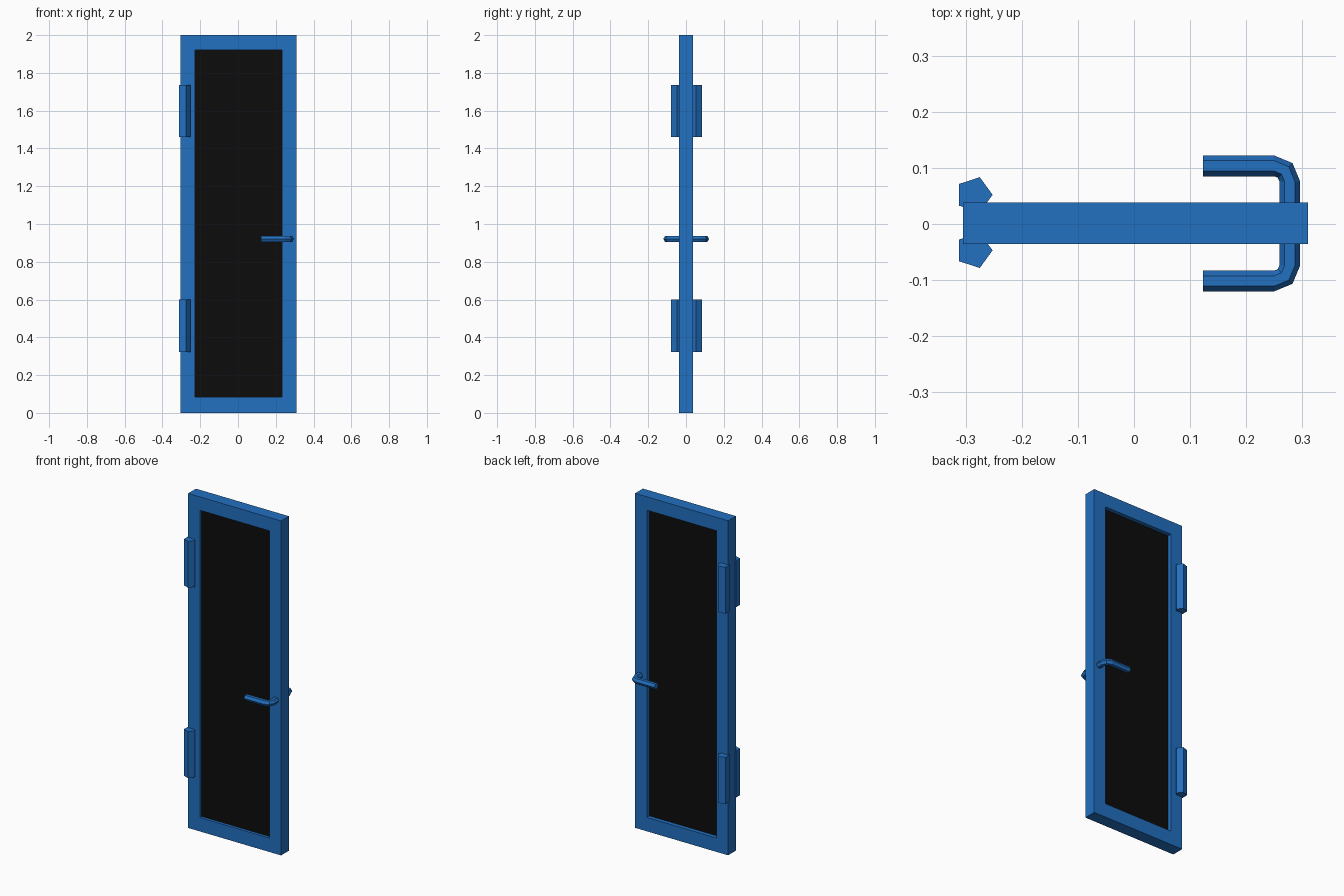
import bpy, bmesh, math
from mathutils import Vector

if "Cube" in bpy.data.objects:
    bpy.data.objects.remove(bpy.data.objects["Cube"], do_unlink=True)


def make_material(name, colour):
    mat = bpy.data.materials.new(name)
    mat.use_nodes = True
    mat.diffuse_color = colour
    mat.node_tree.nodes["Principled BSDF"].inputs["Base Color"].default_value = colour
    return mat


blue = make_material("blue paint", (0.016, 0.16, 0.53, 1))
black = make_material("black panel", (0.0035, 0.0035, 0.0035, 1))


def loft(name, rings, mat, closed=False):
    """Skin a row of matching rings; join the ends or cap them."""
    bm = bmesh.new()
    loops = [[bm.verts.new(p) for p in ring] for ring in rings]
    pairs = list(zip(loops, loops[1:]))
    if closed:
        pairs.append((loops[-1], loops[0]))
    else:
        bm.faces.new(loops[0])
        bm.faces.new(loops[-1])
    for a, b in pairs:
        for i in range(len(a)):
            j = (i + 1) % len(a)
            bm.faces.new((a[i], a[j], b[j], b[i]))
    bmesh.ops.recalc_face_normals(bm, faces=bm.faces)
    mesh = bpy.data.meshes.new(name)
    bm.to_mesh(mesh)
    bm.free()
    mesh.materials.append(mat)
    obj = bpy.data.objects.new(name, mesh)
    bpy.context.collection.objects.link(obj)
    return obj


def rectangle(x0, x1, z0, z1, y):
    return [(x0, y, z0), (x1, y, z0), (x1, y, z1), (x0, y, z1)]


# Door frame around a rectangular opening
outer = (-0.305, 0.31, 0, 2)
inner = (-0.227, 0.232, 0.083, 1.92)
front, back = -0.036, 0.038
loft("door_frame", [rectangle(*outer, front), rectangle(*outer, back),
                    rectangle(*inner, back), rectangle(*inner, front)], blue, closed=True)

# Dark panel recessed on both sides
loft("door_panel", [rectangle(*inner, -0.019), rectangle(*inner, 0.014)], black)


# Five-sided hinge barrels, a pair on each face
def hinge(name, y, z0, z1):
    def ring(z):
        angles = [math.tau * i / 5 for i in range(5)]
        return [(-0.285 + 0.033 * math.cos(a), y + 0.033 * math.sin(a), z) for a in angles]
    loft(name, [ring(z0), ring(z1)], blue)


for side, y in (("front", -0.047), ("back", 0.052)):
    hinge("lower_hinge_" + side, y, 0.322, 0.6)
    hinge("upper_hinge_" + side, y, 1.46, 1.737)


# Hexagonal lever handles, bent round a quarter turn into the door
def handle(name, side):
    radius, bend, corner = 0.0185, 0.0275, Vector((0.25, 0.075))
    stops = [(Vector((0.123, corner.y + bend)), 90)]
    stops += [(corner + bend * Vector((math.cos(math.radians(a)), math.sin(math.radians(a)))), a)
              for a in (90, 45, 0)]
    stops.append((Vector((corner.x + bend, 0.01)), 0))
    rings = []
    for centre, angle in stops:
        out = Vector((math.cos(math.radians(angle)), math.sin(math.radians(angle))))
        ring = []
        for i in range(6):
            t = math.tau * i / 6
            p = centre + out * radius * math.cos(t)
            ring.append((p.x, 0.001 + side * p.y, 0.921 + radius * math.sin(t)))
        rings.append(ring)
    loft(name, rings, blue)


handle("front_handle", -1)
handle("back_handle", 1)
